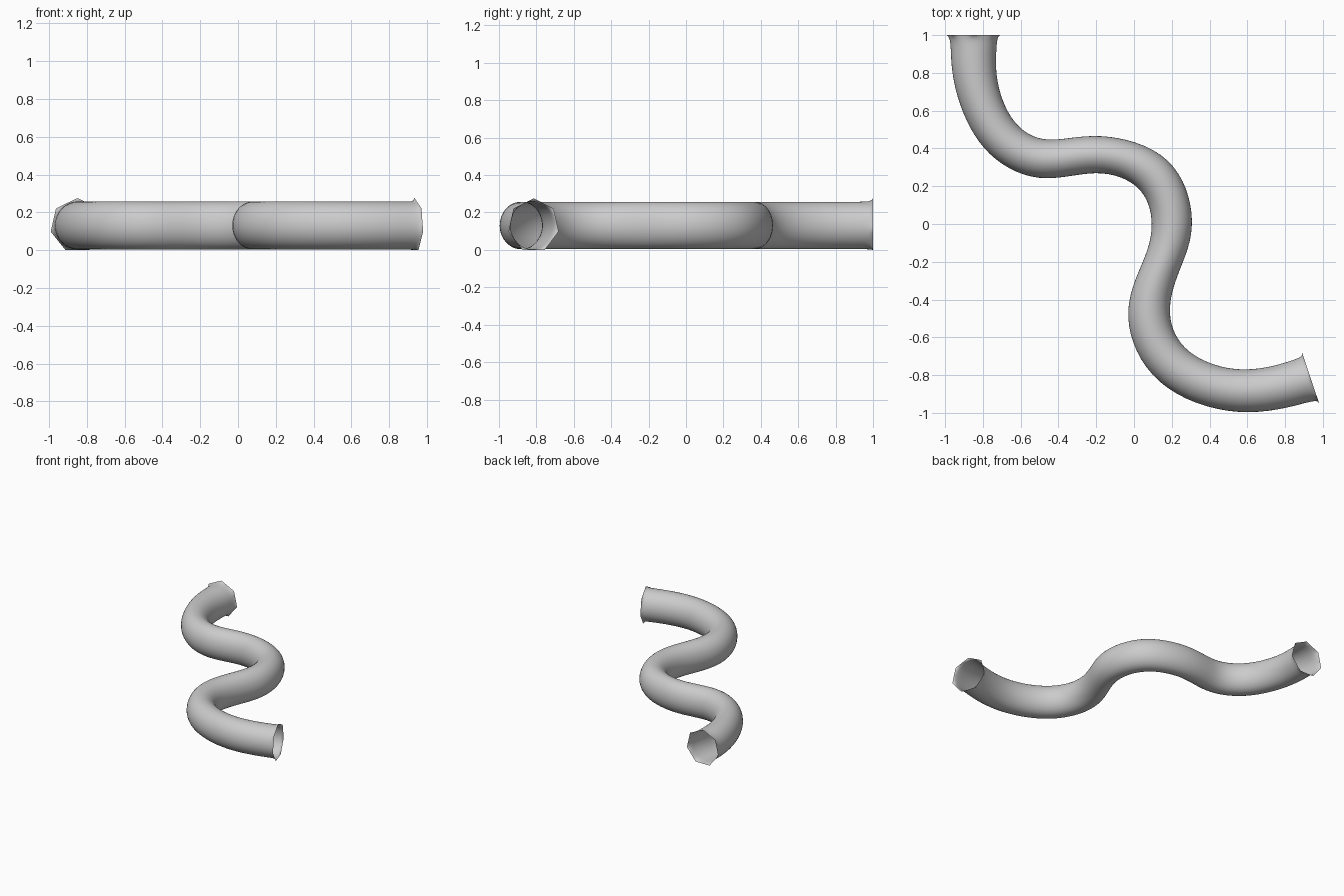
import bpy, bmesh
from math import sin, cos, pi
from mathutils import Vector

if "Cube" in bpy.data.objects:
    bpy.data.objects.remove(bpy.data.objects["Cube"])

SIDES, R = 7, 0.145
SMOOTHED = 0.127          # radius the heptagon relaxes to when subdivided
ZC = R * cos(pi / SIDES)

# Centre line seen from above: x, y, half width
path = [
    (-0.85, 1.00, SMOOTHED), (-0.849, 0.92, 0.121), (-0.832, 0.73, 0.113),
    (-0.715, 0.475, 0.107), (-0.48, 0.346, 0.104), (-0.19, 0.367, 0.099),
    (0.10, 0.262, 0.107), (0.20, 0.01, 0.107), (0.145, -0.22, 0.100),
    (0.08, -0.48, 0.111), (0.215, -0.755, 0.112), (0.56, -0.882, 0.113),
    (0.86, -0.838, 0.118), (0.935, -0.815, SMOOTHED),
]
pts = [Vector((x, y, ZC)) for x, y, h in path]


def tangent(i):
    if i == 0:
        return Vector((0, -1, 0))
    if i == len(pts) - 1:
        return Vector((0.948, 0.318, 0))
    a, b = pts[i] - pts[i - 1], pts[i + 1] - pts[i]
    return (a / a.length_squared + b / b.length_squared).normalized()


# Heptagon rings square to the path
target = []
for i, (p, row) in enumerate(zip(pts, path)):
    t = tangent(i)
    side = Vector((t.y, -t.x, 0))
    w = R * row[2] / SMOOTHED
    target.append([p + side * (w * sin(2 * pi * k / SIDES))
                   + Vector((0, 0, R * cos(2 * pi * k / SIDES)))
                   for k in range(SIDES)])

# Push the cage outward so the smoothed tube passes through the rings
cage = [[v.copy() for v in ring] for ring in target]
for _ in range(40):
    for i in range(1, len(cage) - 1):
        for k in range(SIDES):
            cage[i][k] = (6 * target[i][k] - cage[i - 1][k] - cage[i + 1][k]) / 4

# Open tube mesh with pinned corners at both mouths
bm = bmesh.new()
crease = bm.verts.layers.float.new("crease_vert")
rings = [[bm.verts.new(v) for v in ring] for ring in cage]
for v in rings[0] + rings[-1]:
    v[crease] = 1.0
for a, b in zip(rings, rings[1:]):
    for k in range(SIDES):
        n = (k + 1) % SIDES
        bm.faces.new((a[k], a[n], b[n], b[k]))
bmesh.ops.recalc_face_normals(bm, faces=bm.faces)
for f in bm.faces:
    f.smooth = True
mesh = bpy.data.meshes.new("curved_tube")
bm.to_mesh(mesh)
bm.free()
tube = bpy.data.objects.new("curved_tube", mesh)
bpy.context.collection.objects.link(tube)
sub = tube.modifiers.new("smooth", 'SUBSURF')
sub.levels = sub.render_levels = 3
